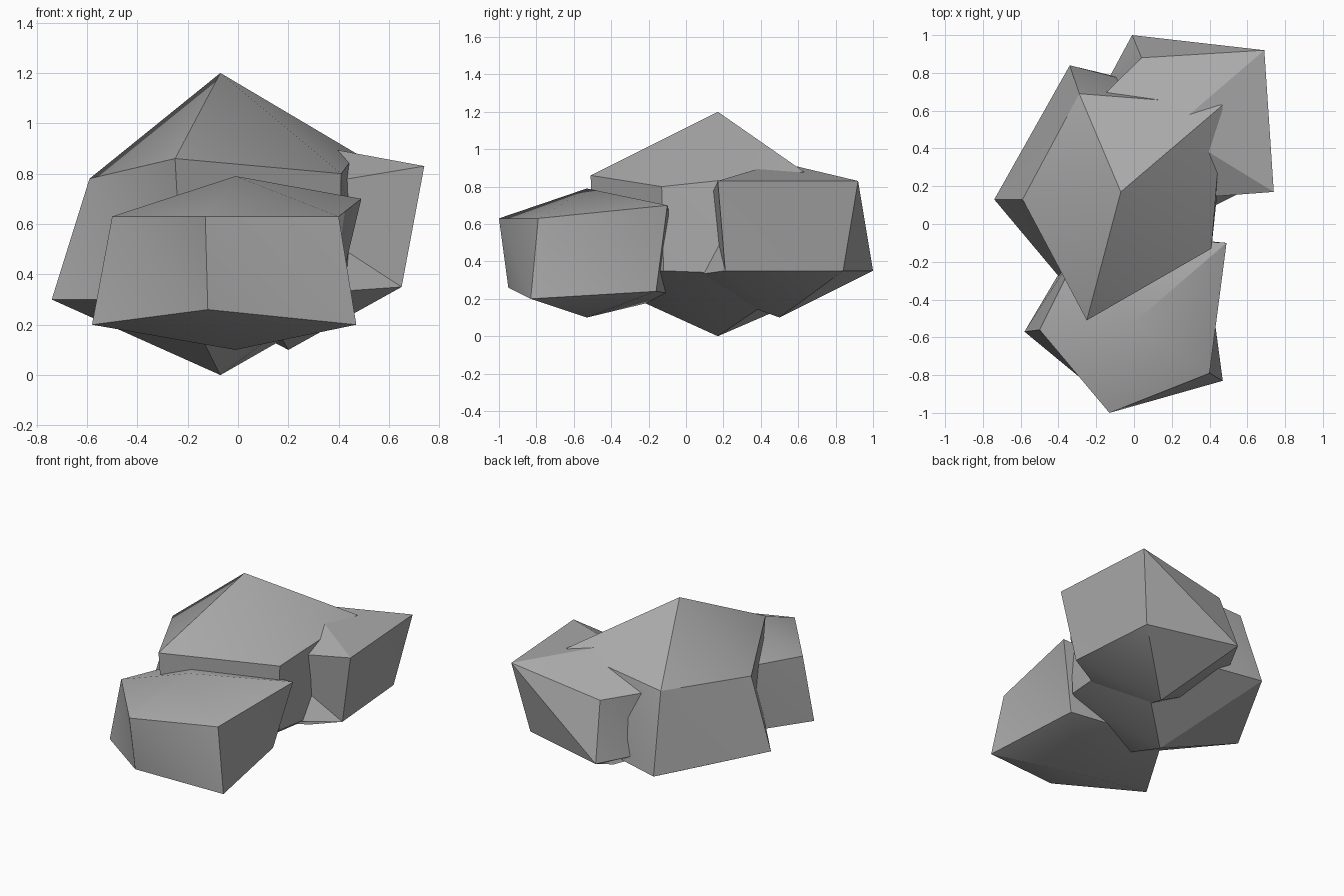
import bpy
import bmesh
import math

default_cube = bpy.data.objects.get("Cube")
if default_cube:
    bpy.data.objects.remove(default_cube, do_unlink=True)


def make_material(name, colour):
    material = bpy.data.materials.new(name)
    material.use_nodes = True
    material.diffuse_color = colour
    shader = material.node_tree.nodes["Principled BSDF"]
    shader.inputs["Base Color"].default_value = colour
    shader.inputs["Roughness"].default_value = 0.9
    return material


stone_grey = make_material("stone grey", (0.4, 0.4, 0.4, 1))


def make_rock(name, top, bottom, upper_ring, lower_ring):
    """Build a chipped boulder: two five-sided rings closed by two points."""
    bm = bmesh.new()
    crown = bm.verts.new(top)
    base = bm.verts.new(bottom)
    upper = [bm.verts.new(point) for point in upper_ring]
    lower = [bm.verts.new(point) for point in lower_ring]
    count = len(upper)
    for i in range(count):
        j = (i + 1) % count
        bm.faces.new((crown, upper[i], upper[j]))
        bm.faces.new((upper[i], lower[j], upper[j]))
        bm.faces.new((upper[i], lower[i], lower[j]))
        bm.faces.new((base, lower[j], lower[i]))
    bmesh.ops.recalc_face_normals(bm, faces=bm.faces[:])

    mesh = bpy.data.meshes.new(name)
    bm.to_mesh(mesh)
    bm.free()
    mesh.materials.append(stone_grey)
    rock = bpy.data.objects.new(name, mesh)
    bpy.context.collection.objects.link(rock)

    # Soft shading on shallow facets, crisp creases elsewhere
    bpy.ops.object.select_all(action="DESELECT")
    rock.select_set(True)
    bpy.context.view_layer.objects.active = rock
    bpy.ops.object.shade_smooth_by_angle(angle=math.radians(30))
    return rock


# Each ring runs counter-clockwise, starting at the back on the +x side

# Tall boulder in the middle
make_rock(
    "middle_rock",
    top=(-.07, .17, 1.2),
    bottom=(-.07, .17, 0),
    upper_ring=[(.47, .63, .88), (-.29, .69, .81), (-.59, .13, .78),
                (-.25, -.51, .86), (.41, -.13, .8)],
    lower_ring=[(.49, .64, .32), (-.34, .84, .29), (-.74, .13, .3),
                (-.22, -.49, .3), (.4, -.12, .35)],
)

# Low boulder at the front
make_rock(
    "front_rock",
    top=(-.01, -.53, .79),
    bottom=(-.01, -.53, .1),
    upper_ring=[(.49, -.1, .7), (-.25, -.06, .65), (-.5, -.56, .63),
                (-.13, -1, .63), (.4, -.79, .63)],
    lower_ring=[(.38, -.16, .24), (-.26, -.03, .22), (-.58, -.57, .2),
                (-.12, -.95, .26), (.47, -.83, .2)],
)

# Boulder at the back
make_rock(
    "back_rock",
    top=(.2, .5, .93),
    bottom=(.2, .5, .1),
    upper_ring=[(.69, .92, .83), (.04, .88, .73), (-.4, .45, .8),
                (.08, .12, .72), (.74, .17, .83)],
    lower_ring=[(.6, .84, .35), (-.01, 1, .35), (-.28, .5, .35),
                (.08, -.08, .31), (.65, .21, .35)],
)
